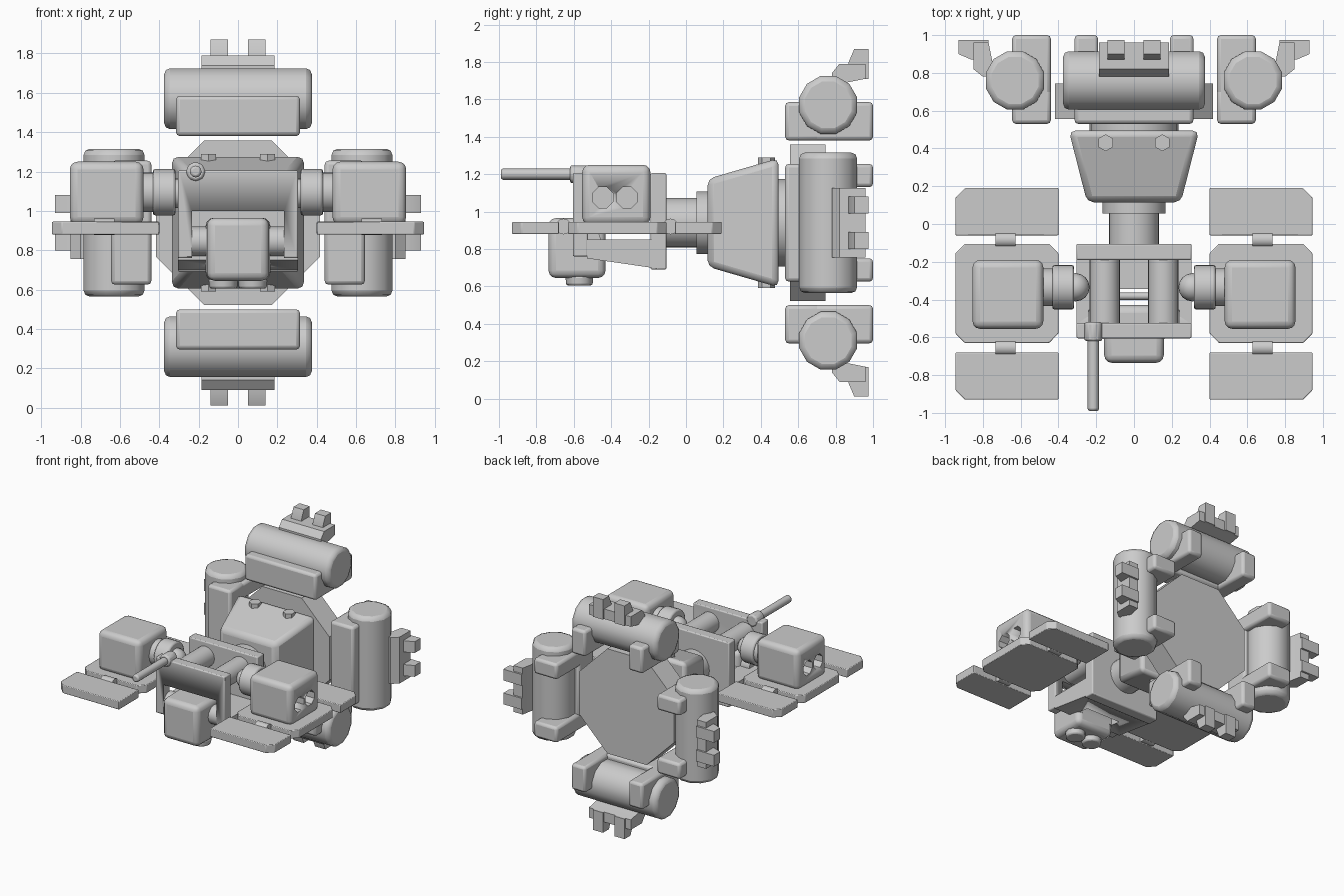
import bpy, bmesh, math
from mathutils import Matrix, Vector

if "Cube" in bpy.data.objects:
    bpy.data.objects.remove(bpy.data.objects["Cube"])

grey = bpy.data.materials.new("light_grey")
grey.use_nodes = True
COLOUR = (0.6, 0.6, 0.6, 1)
grey.diffuse_color = COLOUR
grey.node_tree.nodes["Principled BSDF"].inputs["Base Color"].default_value = COLOUR

MID_Z = 0.94
TURN = {"x": Matrix.Rotation(math.pi / 2, 4, "Y"),
        "y": Matrix.Rotation(-math.pi / 2, 4, "X"),
        "z": Matrix.Identity(4)}


def finish(name, bm, bevel=0, segments=2):
    bmesh.ops.recalc_face_normals(bm, faces=bm.faces)
    mesh = bpy.data.meshes.new(name)
    bm.to_mesh(mesh)
    bm.free()
    mesh.materials.append(grey)
    ob = bpy.data.objects.new(name, mesh)
    bpy.context.collection.objects.link(ob)
    if bevel:
        mod = ob.modifiers.new("soft_edges", "BEVEL")
        mod.width = bevel
        mod.segments = segments
        mod.limit_method = "ANGLE"
        mod.angle_limit = math.radians(40)
    bpy.ops.object.select_all(action="DESELECT")
    ob.select_set(True)
    bpy.context.view_layer.objects.active = ob
    bpy.ops.object.shade_smooth_by_angle(angle=math.radians(32))
    return ob


def block(name, xs, ys, zs, bevel=0.0, segments=2, front_scale=None):
    bm = bmesh.new()
    bmesh.ops.create_cube(bm, size=1)
    for v in bm.verts:
        front = v.co.y < 0
        v.co = Vector([(a + b) / 2 + c * (b - a) for c, (a, b) in zip(v.co, (xs, ys, zs))])
        if front_scale and front:
            mx, mz = sum(xs) / 2, sum(zs) / 2
            v.co.x = mx + (v.co.x - mx) * front_scale[0]
            v.co.z = mz + (v.co.z - mz) * front_scale[1]
    return finish(name, bm, bevel, segments)


def drum(name, centre, r, length, axis, sides=24, bevel=0.0, r2=None, twist=0.0):
    bm = bmesh.new()
    bmesh.ops.create_cone(bm, cap_ends=True, segments=sides, radius1=r,
                          radius2=r if r2 is None else r2, depth=length)
    bm.transform(Matrix.Translation(centre) @ TURN[axis] @ Matrix.Rotation(twist, 4, "Z"))
    return finish(name, bm, bevel)


def ball(name, centre, r):
    bm = bmesh.new()
    bmesh.ops.create_uvsphere(bm, u_segments=16, v_segments=10, radius=r)
    bm.transform(Matrix.Translation(centre))
    return finish(name, bm)


def prism(name, points, low, high, axis, bevel=0.0):
    """Extrude a 2D profile along x (points are y, z) or z (points are x, y)."""
    bm = bmesh.new()
    place = (lambda p, t: (t, *p)) if axis == "x" else (lambda p, t: (*p, t))
    face = bm.faces.new([bm.verts.new(place(p, low)) for p in points])
    geom = bmesh.ops.extrude_face_region(bm, geom=[face])["geom"]
    move = Vector((high - low, 0, 0) if axis == "x" else (0, 0, high - low))
    bmesh.ops.translate(bm, vec=move, verts=[g for g in geom if isinstance(g, bmesh.types.BMVert)])
    return finish(name, bm, bevel)


def cut(target, cutter):
    cutter.hide_render = True
    cutter.hide_viewport = True
    mod = target.modifiers.new("opening", "BOOLEAN")
    mod.operation = "DIFFERENCE"
    mod.solver = "EXACT"
    mod.object = cutter


# rear octagonal hub and its joint
drum("hub_plate", (0, 0.65, MID_Z), 0.452, 0.19, "y", 8, twist=math.pi / 8)
drum("hub_joint", (0, 0.53, MID_Z), 0.235, 0.1, "y")

# four thruster pods around the hub, radial distance measured from its centre
for side, angle in (("top", 0), ("left", 90), ("bottom", 180), ("right", 270)):
    pod = [drum("tank", (0, 0.76, 0.63), 0.16, 0.75, "x", 12, 0.03, twist=math.pi / 12),
           block("bracket", (-0.315, 0.315), (0.53, 0.72), (0.44, 0.645), 0.02)]
    for s in (-1, 1):
        pod.append(block("bracket_lug", sorted((s * 0.19, s * 0.315)), (0.66, 1.0),
                         (0.44, 0.645), 0.02))
    pod.append(prism("hook_base", [(0.78, 0.73), (0.78, 0.80), (0.82, 0.85), (0.96, 0.85),
                                   (0.96, 0.77), (0.86, 0.75)], -0.185, 0.185, "x"))
    for s in (-1, 1):
        pod.append(prism("hook_prong", [(0.87, 0.77), (0.87, 0.86), (0.90, 0.93),
                                        (0.975, 0.93), (0.975, 0.77)],
                         s * 0.05, s * 0.14, "x"))
    for ob in pod:
        ob.name = side + "_" + ob.name
        ob.matrix_world = (Matrix.Translation((0, 0, MID_Z))
                           @ Matrix.Rotation(math.radians(angle), 4, "Y"))

# tapered body with bolts above and below
block("body", (-0.345, 0.345), (0.115, 0.495), (0.595, 1.285), 0.035, 2, (0.72, 0.68))
for s in (-1, 1):
    for up in (-1, 1):
        drum("body_bolt", (s * 0.15, 0.43, MID_Z + up * 0.325), 0.045, 0.05, "z", 6)

# neck
drum("neck_collar", (0, 0.09, MID_Z), 0.168, 0.07, "y")
drum("neck_pipe", (0, -0.03, MID_Z), 0.133, 0.22, "y")

# open front frame
block("frame_back", (-0.305, 0.305), (-0.19, -0.105), (0.69, 1.205), 0.008)
front = block("frame_front", (-0.305, 0.305), (-0.605, -0.525), (0.76, 1.205), 0.008)
cut(front, block("front_opening", (-0.235, 0.235), (-0.7, -0.4), (0.6, 1.0)))
floor = prism("frame_floor", [(-0.53, 0.75), (-0.53, 0.85), (-0.15, 0.85), (-0.15, 0.695)],
              -0.305, 0.305, "x")
cut(floor, block("floor_slot", (-0.15, 0.15), (-0.43, -0.345), (0.5, 1.0)))
drum("floor_axle", (0, -0.382, 0.80), 0.02, 0.32, "x", 12)
for s in (-1, 1):
    drum("frame_tube", (s * 0.155, -0.36, 1.09), 0.08, 0.36, "y")

# sensor head hung in the frame opening
block("head", (-0.165, 0.165), (-0.735, -0.43), (0.645, 0.965), 0.04, 3, (0.95, 1.0))
drum("head_pivot", (0, -0.53, 0.845), 0.075, 0.48, "x", 16)
for s in (-1, 1):
    drum("head_lens", (s * 0.075, -0.57, 0.63), 0.07, 0.05, "z", 12, r2=0.075, bevel=0.01)

# probe on the right
drum("probe_rod", (-0.215, -0.775, 1.2), 0.03, 0.43, "y", 12, 0.012)
drum("probe_socket", (-0.215, -0.57, 1.2), 0.05, 0.1, "y", 8, 0.012)

for s, side in ((-1, "right_"), (1, "left_")):
    # shoulder
    ball(side + "shoulder_dome", (s * 0.31, -0.335, 1.09), 0.075)
    drum(side + "shoulder_ring", (s * 0.375, -0.335, 1.095), 0.118, 0.115, "x", 24, 0.012)
    drum(side + "shoulder_hub", (s * 0.46, -0.335, 1.095), 0.1, 0.09, "x")

    # arm box with two ports in the outer face
    box = block(side + "arm_box", sorted((s * 0.48, s * 0.855)), (-0.555, -0.19),
                (0.93, 1.25), 0.04, 3)
    for y in (-0.445, -0.315):
        cut(box, drum(side + "port_cutter", (s * 0.83, y, 1.075), 0.06, 0.2, "x", 8,
                      twist=math.pi / 8))

    # three hinged panels
    near, far, c = 0.40, 0.945, 0.05
    for name, y0, y1, tip in (("front", -0.68, -0.93, True), ("back", -0.06, 0.19, True),
                              ("middle", -0.63, -0.105, False)):
        d = c if y1 > y0 else -c
        if tip:
            outline = [(near, y0), (far, y0), (far, y1 - d), (far - c, y1), (near, y1)]
        else:
            outline = [(near + c, y0), (far - c, y0), (far, y0 + c), (far, y1 - c),
                       (far - c, y1), (near + c, y1), (near, y1 - c), (near, y0 + c)]
        prism(side + name + "_panel", [(s * x, y) for x, y in outline], 0.88, 0.945, "z", 0.005)
    for y in (-0.655, -0.083):
        drum(side + "panel_hinge", (s * 0.68, y, 0.92), 0.042, 0.105, "x", 12)
